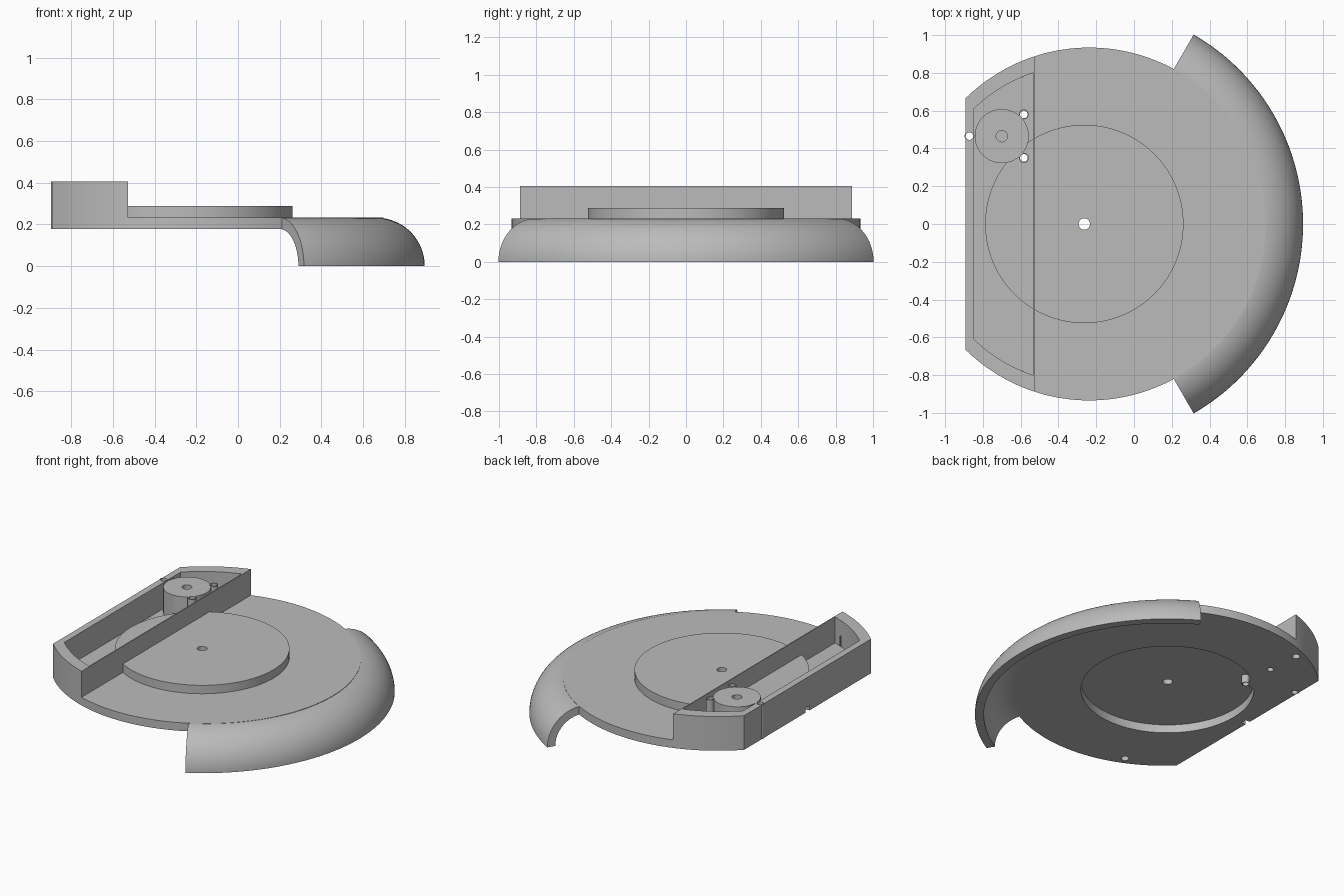
import bpy, bmesh, math
from mathutils import Matrix, Vector

if "Cube" in bpy.data.objects:
    bpy.data.objects.remove(bpy.data.objects["Cube"], do_unlink=True)

grey = bpy.data.materials.new("plain_grey")
grey.use_nodes = True
GREY = (0.5, 0.5, 0.5, 1)
grey.diffuse_color = GREY
grey.node_tree.nodes["Principled BSDF"].inputs["Base Color"].default_value = GREY

# Shared levels and centres
BOTTOM, TOP = 0.178, 0.232
DISC_TOP, RIM = 0.288, 0.405
PLATE_X, PLATE_R = -0.236, 0.934
AXIS_X = -0.263
LEFT = -0.892
POST = (-0.70, 0.465)
SCREWS = [(-0.871, 0.465), (-0.583, 0.58), (-0.583, 0.35)]


def finish(name, bm):
    bmesh.ops.recalc_face_normals(bm, faces=bm.faces)
    mesh = bpy.data.meshes.new(name)
    bm.to_mesh(mesh)
    bm.free()
    mesh.materials.append(grey)
    ob = bpy.data.objects.new(name, mesh)
    bpy.context.collection.objects.link(ob)
    return ob


def prism(name, outline, z0, z1):
    bm = bmesh.new()
    face = bm.faces.new([bm.verts.new((x, y, z0)) for x, y in outline])
    new = bmesh.ops.extrude_face_region(bm, geom=[face])["geom"]
    verts = [g for g in new if isinstance(g, bmesh.types.BMVert)]
    bmesh.ops.translate(bm, verts=verts, vec=(0, 0, z1 - z0))
    return finish(name, bm)


def circle(cx, cy, r, n):
    return [(cx + r * math.cos(math.tau * i / n), cy + r * math.sin(math.tau * i / n))
            for i in range(n)]


def slice_outline(cx, r, x0, x1, n=64):
    """Part of a circle kept between two straight cuts at x0 and x1."""
    a0 = math.acos(min(1, (x1 - cx) / r))
    a1 = math.acos(max(-1, (x0 - cx) / r))
    angles = [a0 + (a1 - a0) * i / n for i in range(n + 1)]
    upper = [(cx + r * math.cos(a), r * math.sin(a)) for a in angles]
    lower = [(x, -y) for x, y in reversed(upper) if y > 1e-6]
    return upper + lower


def cut(ob, *cutters):
    bpy.context.view_layer.objects.active = ob
    for c in cutters:
        mod = ob.modifiers.new("cut", "BOOLEAN")
        mod.operation, mod.solver, mod.object = "DIFFERENCE", "EXACT", c
        bpy.ops.object.modifier_apply(modifier=mod.name)


# Main solids
plate = prism("base_plate", slice_outline(PLATE_X, PLATE_R, LEFT, 1), BOTTOM, TOP)
disc = prism("raised_disc", circle(AXIS_X, 0, 0.525, 128), TOP, DISC_TOP)
tray = prism("tray_walls", slice_outline(PLATE_X, PLATE_R, LEFT, -0.527, 32), TOP, RIM)
post = prism("motor_post", circle(*POST, 0.143, 64), BOTTOM + 0.001, RIM - 0.003)
bosses = [prism("screw_boss", circle(x, y, 0.026, 24), BOTTOM + 0.001, RIM)
          for x, y in SCREWS]

# Cutters
tray_space = prism("tray_space", slice_outline(AXIS_X, 0.845, -0.848, -0.534, 32), 0.1, 0.6)
recess = prism("under_recess", circle(AXIS_X, 0, 0.52, 128), 0.1, 0.3)
spindle = prism("spindle_hole", circle(AXIS_X, 0, 0.03, 32), 0.1, 0.6)
motor_hole = prism("motor_hole", circle(*POST, 0.03, 32), 0.3, 0.6)
screw_holes = [prism("screw_hole", circle(x, y, 0.02, 24), 0.1, 0.6) for x, y in SCREWS]
corner_holes = [prism("corner_hole", circle(-0.6, y, 0.024, 24), 0.1, 0.3)
                for y in (0.80, -0.80)]
notch = prism("cable_notch", [(-1, -0.02), (-0.86, -0.02), (-0.86, 0.02), (-1, 0.02)],
              0.1, 0.21)

cut(plate, recess, notch, *screw_holes, *corner_holes)
cut(disc, spindle, *screw_holes)
cut(tray, tray_space, *screw_holes, *corner_holes)
cut(post, motor_hole, *screw_holes)
for boss, hole in zip(bosses, screw_holes):
    cut(boss, hole)
for c in [tray_space, recess, spindle, motor_hole, notch, *screw_holes, *corner_holes]:
    bpy.data.objects.remove(c, do_unlink=True)

# Curved guard: quarter-round shell swept around the spindle axis
ARC_R, STEPS, SWEEP = 0.927, 24, math.radians(120)
arc = [math.pi / 2 * i / STEPS for i in range(STEPS + 1)]
outer = [(ARC_R + 0.231 * math.cos(a), TOP * math.sin(a)) for a in arc]
inner = [(ARC_R + 0.178 * math.cos(a), BOTTOM * math.sin(a)) for a in reversed(arc)]
bm = bmesh.new()
face = bm.faces.new([bm.verts.new((r, 0, z)) for r, z in outer + inner])
bmesh.ops.rotate(bm, verts=bm.verts, matrix=Matrix.Rotation(-SWEEP / 2, 3, "Z"))
start = bmesh.ops.duplicate(bm, geom=[face, *face.edges, *face.verts])["geom"]
bmesh.ops.spin(bm, geom=start, axis=(0, 0, 1), cent=(0, 0, 0), angle=SWEEP,
               steps=80, use_duplicate=False)
bmesh.ops.remove_doubles(bm, verts=bm.verts, dist=1e-5)
bmesh.ops.translate(bm, verts=bm.verts, vec=Vector((AXIS_X, 0, 0)))
guard = finish("curved_guard", bm)

# Smooth rounded surfaces, keep hard edges
bpy.ops.object.select_all(action="DESELECT")
for ob in [plate, disc, tray, post, guard, *bosses]:
    ob.select_set(True)
bpy.context.view_layer.objects.active = guard
bpy.ops.object.shade_smooth_by_angle(angle=math.radians(30))
